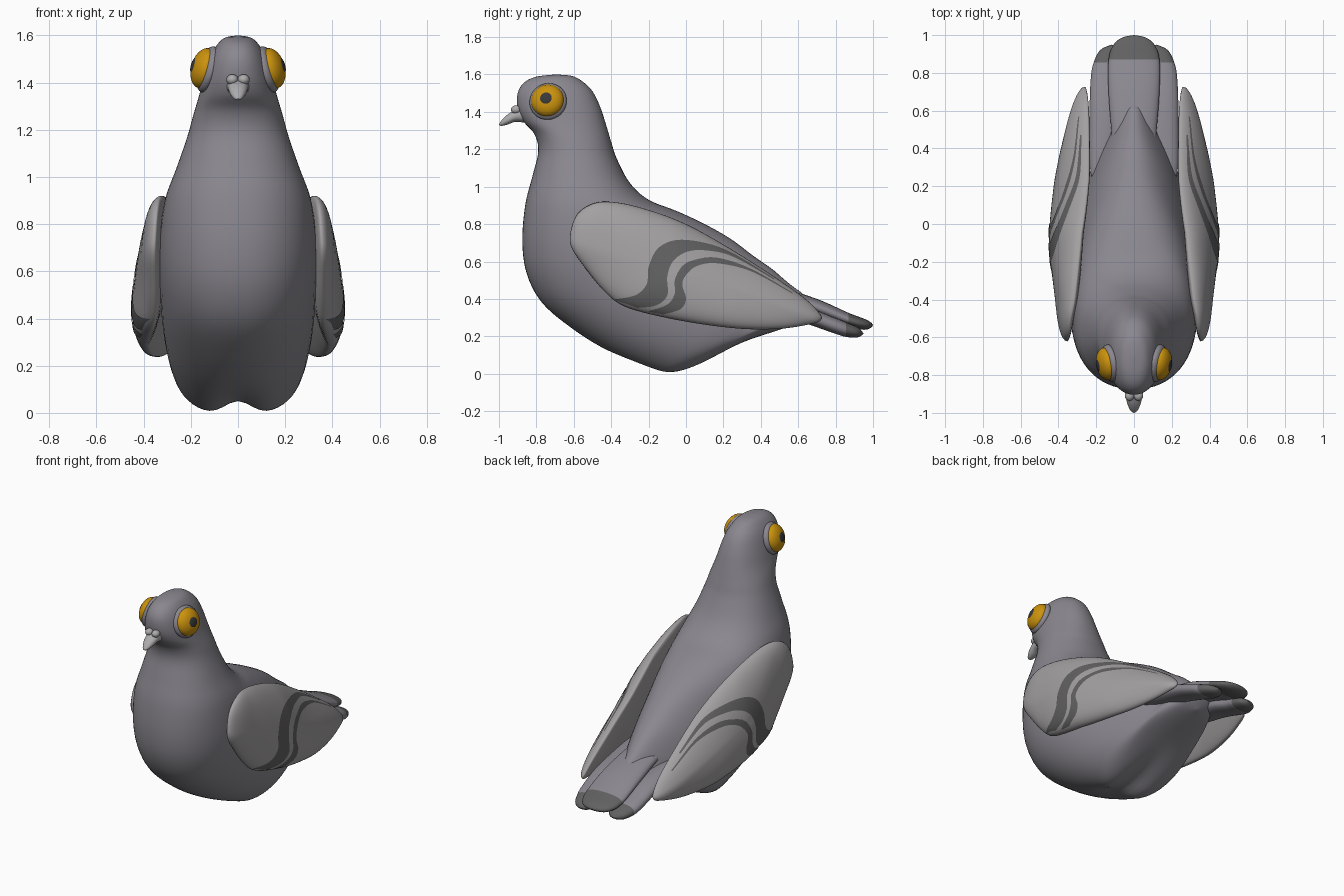
import bpy, bmesh
from math import sin, cos, pi, exp
from mathutils import Vector
from mathutils.bvhtree import BVHTree

if "Cube" in bpy.data.objects:
    bpy.data.objects.remove(bpy.data.objects["Cube"])


def material(name, r, g, b):
    m = bpy.data.materials.new(name)
    m.diffuse_color = (r, g, b, 1)
    m.use_nodes = True
    m.node_tree.nodes["Principled BSDF"].inputs["Base Color"].default_value = m.diffuse_color
    return m


SLATE = material("slate", .255, .245, .275)
PALE = material("pale_grey", .37, .355, .36)
DARK = material("dark_grey", .12, .12, .12)
HORN = material("horn", .42, .41, .41)
AMBER = material("amber", .60, .29, .004)
BLACK = material("pupil_dark", .04, .04, .04)


def spline(pts, steps, closed=False):
    """Catmull-Rom through points of any dimension."""
    p = [Vector(v) for v in pts]
    n, out = len(p), []
    for i in range(n if closed else n - 1):
        get = (lambda k: p[k % n]) if closed else (lambda k: p[max(0, min(n - 1, k))])
        a, b, c, d = get(i - 1), get(i), get(i + 1), get(i + 2)
        for s in range(steps):
            t = s / steps
            out.append(.5 * (2 * b + (c - a) * t + (2 * a - 5 * b + 4 * c - d) * t * t
                             + (3 * b - a - 3 * c + d) * t ** 3))
    if not closed:
        out.append(p[-1])
    return out


def grid_mesh(name, rows, mat, wrap=True, mirror=False):
    """Skin rows of points into a smooth mesh."""
    n = len(rows[0])
    verts = [v for r in rows for v in r]
    faces = [(i * n + j, i * n + (j + 1) % n, (i + 1) * n + (j + 1) % n, (i + 1) * n + j)
             for i in range(len(rows) - 1) for j in range(n if wrap else n - 1)]
    me = bpy.data.meshes.new(name)
    me.from_pydata(verts, [], faces)
    bm = bmesh.new()
    bm.from_mesh(me)
    bmesh.ops.remove_doubles(bm, verts=bm.verts, dist=1e-5)
    bmesh.ops.recalc_face_normals(bm, faces=bm.faces)
    for f in bm.faces:
        f.smooth = True
    bm.to_mesh(me)
    bm.free()
    me.materials.append(mat)
    ob = bpy.data.objects.new(name, me)
    bpy.context.collection.objects.link(ob)
    if mirror:
        ob.modifiers.new("mirror", 'MIRROR').use_mirror_merge = False
    return ob


def loft(rings, e=2.2, steps=5, n=48):
    """Rings: (py, pz, qy, qz, half width, centre x, narrowing towards q)."""
    def pw(v):
        return (1 if v >= 0 else -1) * abs(v) ** (2 / e)
    rows = []
    for py, pz, qy, qz, w, cx, k in spline(rings, steps):
        row = []
        for j in range(n):
            c, s = pw(cos(2 * pi * j / n)), pw(sin(2 * pi * j / n))
            row.append((cx + w * s * (1 - k * ((1 - c) / 2) ** 2),
                        (py + qy) / 2 + (py - qy) / 2 * c, (pz + qz) / 2 + (pz - qz) / 2 * c))
        rows.append(row)
    return rows


# Body: front/belly point, nape/back point, half width, narrowing of the back
body = grid_mesh("body", loft([r[:5] + (0, r[5]) for r in [
    (-.70, 1.60, -.70, 1.60, 0, 0), (-.80, 1.588, -.61, 1.592, .055, 0),
    (-.865, 1.557, -.55, 1.56, .09, 0), (-.90, 1.50, -.50, 1.51, .12, 0),
    (-.90, 1.42, -.46, 1.43, .145, 0), (-.87, 1.35, -.43, 1.34, .165, 0),
    (-.81, 1.28, -.40, 1.24, .19, 0), (-.79, 1.19, -.37, 1.15, .215, 0),
    (-.82, 1.06, -.30, 1.02, .26, 0), (-.86, .90, -.20, .93, .31, .05),
    (-.875, .70, -.05, .87, .34, .15), (-.85, .53, .10, .80, .355, .25),
    (-.77, .38, .24, .72, .355, .35), (-.62, .25, .36, .63, .35, .42),
    (-.42, .12, .46, .56, .335, .5), (-.22, .03, .53, .50, .31, .55),
    (-.10, .0, .58, .46, .285, .6), (.05, .04, .62, .43, .25, .6),
    (.30, .165, .65, .38, .20, .5), (.50, .235, .655, .33, .12, .3),
    (.60, .27, .60, .27, 0, 0)]], 2.2, n=64), SLATE)
# Groove between the two thighs under the belly
for v in body.data.vertices:
    if v.co.z < .3:
        m = exp(-((v.co.y + .1) / .25) ** 2) * (1 - v.co.z / .3)
        v.co.z = max(0, v.co.z + m * (.067 * exp(-(v.co.x / .085) ** 2) - .017))

# Tail feathers: y, top, bottom, half width, centre x; the tips are dark
for name, rings, cut, mir in (
    ("tail_centre", [(.25, .46, .46, 0, 0), (.30, .49, .43, .10, 0), (.5, .46, .37, .12, 0),
                     (.7, .40, .31, .135, 0), (.87, .325, .25, .135, 0), (.95, .295, .235, .108, 0),
                     (.988, .275, .245, .06, 0), (1.0, .26, .26, 0, 0)], 4, False),
    ("tail_side", [(.22, .39, .39, 0, .18), (.27, .42, .36, .05, .18), (.6, .37, .28, .085, .15),
                   (.78, .305, .22, .082, .146), (.855, .275, .197, .077, .136),
                   (.92, .247, .195, .055, .125), (.95, .215, .215, 0, .12)], 4, True)):
    rows = loft([(y, a, y, b, w, c, 0) for y, a, b, w, c in rings], n=32)
    grid_mesh(name, rows[:cut * 5 + 1], SLATE, mirror=mir)
    grid_mesh(name + "_tip", rows[cut * 5:], DARK, mirror=mir)

# Wings: domed lens built from the side outline, leaning in over the back
outline = spline([(-.62, .74), (-.59, .84), (-.52, .90), (-.42, .92), (-.25, .89), (0, .80),
                  (.3, .63), (.6, .43), (.71, .33), (.72, .285), (.65, .262), (.5, .24), (.3, .24),
                  (.05, .27), (-.2, .32), (-.35, .37), (-.45, .455), (-.55, .58), (-.61, .67)],
                 5, True)
mid = Vector((0, .55))
rows = []
for i in range(29):
    t = pi * i / 28
    off = cos(t) * (.106 if t < pi / 2 else .04)
    row = []
    for p in outline:
        y, z = mid + (p - mid) * (sin(t) if 0 < i < 28 else 0)
        lean = .04 + .26 * max(0, min(1, (y + .5) / .75))
        x = .335 - .095 * max(0, y + .05) + .08 * max(0, -y - .4)
        row.append((x - lean * (z - .53 + .32 * y) + off, y, z))
    rows.append(row)
wing = grid_mesh("wing", rows, PALE, mirror=True)

# Dark wing bands laid on the wing surface
bm = bmesh.new()
bm.from_mesh(wing.data)
tree = BVHTree.FromBMesh(bm)
bm.free()
for name, pts in (
    ("wing_band_front", [(-.385, .397, -.26, .352), (-.27, .42, -.16, .365), (-.21, .48, -.10, .42),
                         (-.20, .57, -.10, .52), (-.15, .67, -.07, .60), (-.05, .715, 0, .65),
                         (.1, .70, .1, .66), (.25, .645, .25, .627), (.47, .51, .47, .505)]),
    ("wing_band_rear", [(-.205, .333, -.12, .317), (-.1, .37, -.03, .345), (-.06, .43, 0, .40),
                        (-.06, .50, -.02, .48), (-.02, .575, .01, .54), (.05, .61, .07, .58),
                        (.17, .62, .17, .59), (.35, .56, .35, .547), (.57, .433, .57, .428)])):
    rows = []
    for y0, z0, y1, z1 in spline(pts, 9):
        row = []
        for k in range(9):
            y, z = y0 + (y1 - y0) * k / 8, z0 + (z1 - z0) * k / 8
            hit = tree.ray_cast(Vector((1, y, z)), Vector((-1, 0, 0)))[0]
            row.append((hit or tree.find_nearest(Vector((.36, y, z)))[0]) + Vector((.003, 0, 0)))
        rows.append(row)
    grid_mesh(name, rows, DARK, wrap=False, mirror=True)

# Beak
grid_mesh("beak", loft([(y, a, y, b, w, 0, 0) for y, a, b, w in [
    (-.84, 1.39, 1.39, 0), (-.85, 1.43, 1.345, .045), (-.91, 1.412, 1.347, .043),
    (-.955, 1.385, 1.332, .034), (-.988, 1.352, 1.325, .018), (-1.0, 1.332, 1.332, 0)]], n=24),
    HORN)


def ball(name, loc, scale, mat, normal=Vector((0, 0, 1))):
    bpy.ops.mesh.primitive_uv_sphere_add(segments=32, ring_count=16, radius=1, location=loc,
                                         rotation=normal.to_track_quat('Z', 'Y').to_euler())
    ob = bpy.context.object
    ob.name, ob.scale = name, scale
    ob.data.materials.append(mat)
    bpy.ops.object.shade_smooth()


# Eyes and nostril bumps on both sides
for s, side in ((1, "right"), (-1, "left")):
    nrm = Vector((s * .93, -.17, .26)).normalized()
    c = Vector((s * .143, -.74, 1.46))
    ball("eye_rim_" + side, c - nrm * .017, (.101, .101, .042), SLATE, nrm)
    ball("eye_" + side, c, (.088, .088, .055), AMBER, nrm)
    ball("pupil_" + side, c + nrm * .047, (.034, .034, .011), BLACK, nrm)
    ball("nostril_bump_" + side, (s * .024, -.908, 1.412), (.025, .028, .023), HORN)
